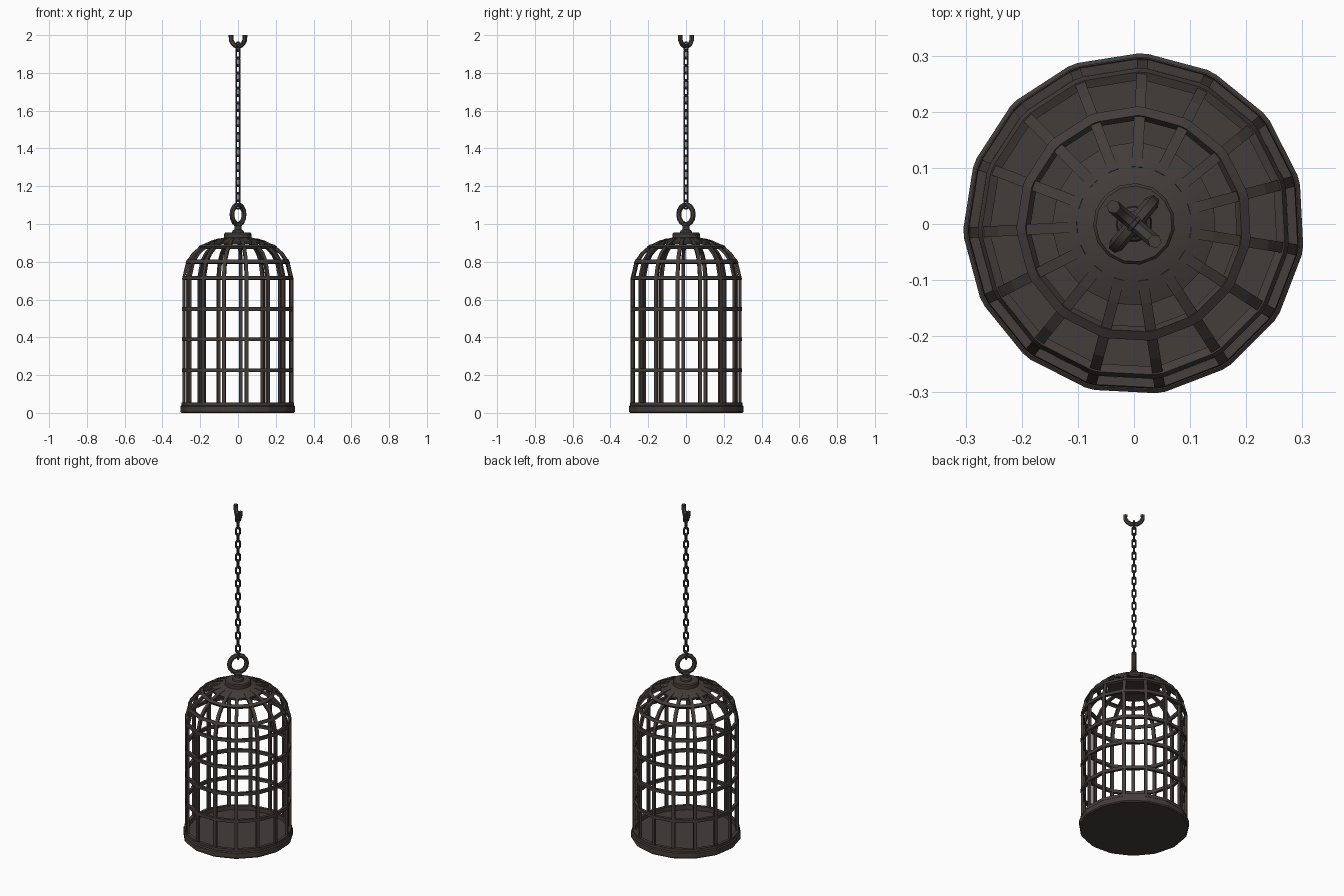
import bpy, bmesh
from math import sin, cos, pi, radians
from mathutils import Vector

if "Cube" in bpy.data.objects:
    bpy.data.objects.remove(bpy.data.objects["Cube"])

iron = bpy.data.materials.new("dark_iron")
iron.diffuse_color = (0.055, 0.047, 0.043, 1)
iron.use_nodes = True
iron.node_tree.nodes["Principled BSDF"].inputs["Base Color"].default_value = iron.diffuse_color

SIDES = 15
START = radians(15)
ANGLES = [START + 2 * pi * k / SIDES for k in range(SIDES)]
RING_DIR = radians(50)          # plane of the lifting ring
HOOK_DIR = radians(-40)         # plane of the ceiling hook


def finish(name, bm, smooth=None):
    bmesh.ops.remove_doubles(bm, verts=bm.verts, dist=1e-5)
    bmesh.ops.recalc_face_normals(bm, faces=bm.faces)
    me = bpy.data.meshes.new(name)
    bm.to_mesh(me)
    bm.free()
    me.materials.append(iron)
    ob = bpy.data.objects.new(name, me)
    bpy.context.collection.objects.link(ob)
    if smooth:
        bpy.context.view_layer.objects.active = ob
        ob.select_set(True)
        bpy.ops.object.shade_smooth_by_angle(angle=radians(smooth))
        ob.select_set(False)
    return ob


def normals(path, closed):
    out, n = [], len(path)
    for i in range(n):
        a = path[i - 1] if closed or i else path[0]
        b = path[(i + 1) % n] if closed or i < n - 1 else path[-1]
        t = (Vector(b) - Vector(a)).normalized()
        out.append(Vector((t.y, -t.x)))
    return out


def sweep(bm, path, section, angle, closed=False):
    """Sweep a section (in-plane, sideways) along a path in a vertical plane."""
    rows = []
    for p, nrm in zip(path, normals(path, closed)):
        row = []
        for a, w in section:
            q = Vector(p) + nrm * a
            row.append(bm.verts.new((q.x * cos(angle) - w * sin(angle),
                                     q.x * sin(angle) + w * cos(angle), q.y)))
        rows.append(row)
    m = len(section)
    for i in range(len(rows) if closed else len(rows) - 1):
        r, s = rows[i], rows[(i + 1) % len(rows)]
        for j in range(m):
            k = (j + 1) % m
            bm.faces.new((r[j], r[k], s[k], s[j]))
    if not closed:
        bm.faces.new(rows[0])
        bm.faces.new(rows[-1])


def lathe(bm, profile, angles, closed=False):
    cols = [[bm.verts.new((r * cos(a), r * sin(a), z)) for r, z in profile] for a in angles]
    m = len(profile)
    for i in range(len(cols)):
        c, d = cols[i], cols[(i + 1) % len(cols)]
        for j in range(m if closed else m - 1):
            k = (j + 1) % m
            bm.faces.new((c[j], d[j], d[k], c[k]))


def rect(depth, width):
    d, w = depth / 2, width / 2
    return [(-d, -w), (d, -w), (d, w), (-d, w)]


def circle(r, n):
    return [(r * cos(2 * pi * (i + .5) / n), r * sin(2 * pi * (i + .5) / n)) for i in range(n)]


# base tray with clipped corners
clipped = [a + s * radians(1.7) for a in ANGLES for s in (-1, 1)]
bm = bmesh.new()
lathe(bm, [(0, 0), (.299, 0), (.304, .006), (.304, .035), (.298, .04), (.298, .056),
           (.279, .056), (.279, .03), (0, .03)], clipped)
finish("base_tray", bm)

# upright bars bending into the dome
bar_path = [(.288, .04), (.288, .715), (.267, .80), (.237, .843), (.195, .879), (.14, .905), (.10, .917)]
bm = bmesh.new()
for a in ANGLES:
    sweep(bm, bar_path, rect(.014, .019), a)
finish("cage_bars", bm)

# hoops, each a flat band tilted to the cage slope
bm = bmesh.new()
hoops = [(.288, .225, 90), (.288, .39, 90), (.288, .55, 90),
         (.287, .715, 95), (.267, .80, 112), (.197, .879, 147)]
for r, z, tilt in hoops:
    t = Vector((cos(radians(tilt)), sin(radians(tilt))))
    n = Vector((t.y, -t.x))
    c = Vector((r, z))
    lathe(bm, [tuple(c + n * a + t * b) for a, b in rect(.016, .019)], clipped, True)
finish("cage_hoops", bm)

# dome cap
bm = bmesh.new()
lathe(bm, [(0, .913), (.07, .912), (.145, .893), (.147, .906), (.11, .920), (.06, .931), (0, .934)], ANGLES)
finish("dome_cap", bm, 40)

# collar and neck
bm = bmesh.new()
lathe(bm, [(0, .92), (.073, .92), (.073, .948), (.068, .954), (.032, .954), (.030, .963),
           (.019, .972), (.019, .988), (.024, .996), (.018, 1.006), (0, 1.008)], ANGLES)
finish("collar_neck", bm, 35)

# lifting ring
bm = bmesh.new()
ring = [(.050 * cos(2 * pi * i / 14), 1.05 + .052 * sin(2 * pi * i / 14)) for i in range(14)]
sweep(bm, ring, circle(.0135, 6), RING_DIR, True)
finish("lifting_ring", bm, 40)

# ceiling hook, a half ring open at the top
bm = bmesh.new()
hook = [(.052 * cos(pi + pi * i / 8), 1.998 + .058 * sin(pi + pi * i / 8)) for i in range(9)]
hook[0], hook[-1] = (-.048, 2.0), (.048, 2.0)
sweep(bm, hook, circle(.0125, 6), HOOK_DIR)
ob = finish("ceiling_hook", bm, 40)
for v in ob.data.vertices:
    v.co.z = min(v.co.z, 2.0)

# chain of alternating links
LINKS = 22
bm = bmesh.new()
low, high = 1.103, 1.938
for i in range(LINKS):
    z = low + (high - low) * i / (LINKS - 1)
    w, h, c = .011, .0235, .006
    link = [(w, -h + c), (w, h - c), (w - c, h), (c - w, h),
            (-w, h - c), (-w, c - h), (c - w, -h), (w - c, -h)]
    link = [(x, z + y) for x, y in link]
    sweep(bm, link, circle(.0052, 5), HOOK_DIR if i % 2 == 0 else RING_DIR, True)
finish("chain_links", bm, 40)
